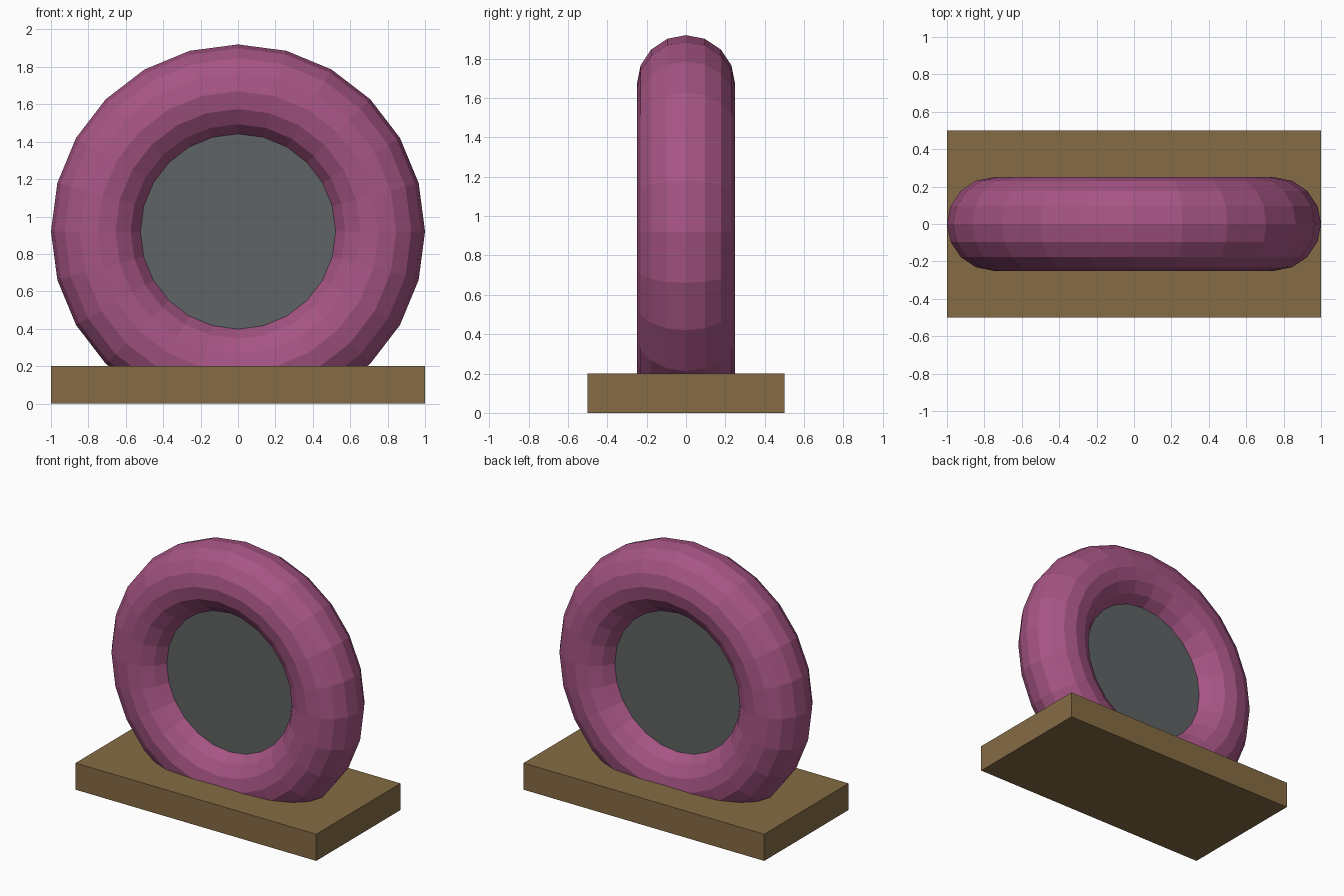
import bpy, bmesh
from mathutils import Vector

cube = bpy.data.objects.get("Cube")
if cube:
    bpy.data.objects.remove(cube, do_unlink=True)

CENTRE_Z, MAJOR, MINOR = 0.92, 0.75, 0.25


def material(name, rgb):
    m = bpy.data.materials.new(name)
    m.use_nodes = True
    m.diffuse_color = (*rgb, 1)
    m.node_tree.nodes["Principled BSDF"].inputs["Base Color"].default_value = (*rgb, 1)
    return m


pink = material("plum pink", (0.38, 0.09, 0.23))
grey = material("slate grey", (0.115, 0.127, 0.127))
brown = material("wood brown", (0.235, 0.148, 0.058))


def trim_below(obj, z):
    """Cut away everything under a world height and cap the opening."""
    bm = bmesh.new()
    bm.from_mesh(obj.data)
    inv = obj.matrix_world.inverted()
    cut = bmesh.ops.bisect_plane(
        bm, geom=bm.verts[:] + bm.edges[:] + bm.faces[:],
        plane_co=inv @ Vector((0, 0, z)),
        plane_no=inv.to_3x3() @ Vector((0, 0, 1)), clear_inner=True)
    edges = [e for e in cut["geom_cut"] if isinstance(e, bmesh.types.BMEdge)]
    bmesh.ops.holes_fill(bm, edges=edges)
    bm.to_mesh(obj.data)
    bm.free()


def finish(name, mat):
    obj = bpy.context.object
    obj.name = obj.data.name = name
    obj.data.materials.append(mat)
    bpy.ops.object.transform_apply(location=False, rotation=True, scale=True)
    return obj


# Upright faceted ring, its underside sunk into the base
bpy.ops.mesh.primitive_torus_add(
    major_segments=24, minor_segments=16, major_radius=MAJOR, minor_radius=MINOR,
    location=(0, 0, CENTRE_Z), rotation=(1.5708, 0, 0))
ring = finish("ring", pink)
bpy.context.view_layer.update()
trim_below(ring, 0.1)

# Flat disc closing the hole of the ring
bpy.ops.mesh.primitive_cylinder_add(
    vertices=24, radius=0.56, depth=0.2,
    location=(0, 0, CENTRE_Z), rotation=(1.5708, 0, 0))
finish("centre_disc", grey)

# Rectangular base
bpy.ops.mesh.primitive_cube_add(size=1, location=(0, 0, 0.1))
bpy.context.object.scale = (2, 1, 0.2)
finish("base", brown)
